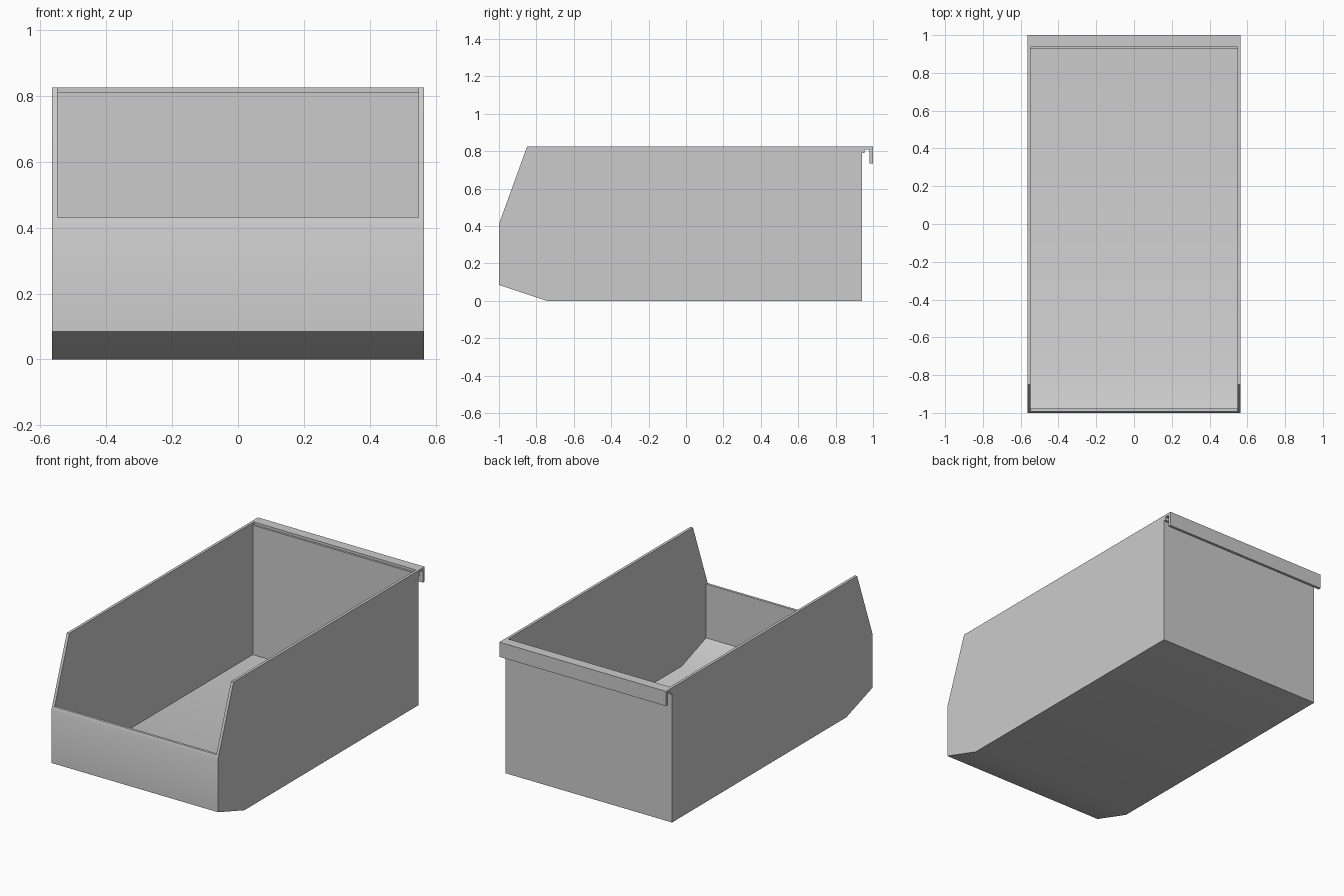
import bpy
import bmesh
import math

cube = bpy.data.objects.get("Cube")
if cube:
    bpy.data.objects.remove(cube, do_unlink=True)

HALF_WIDTH = 0.565
WALL = 0.017
TOP = 0.825

grey = bpy.data.materials.new("light_grey_plastic")
grey.use_nodes = True
colour = (0.6, 0.6, 0.6, 1)
grey.diffuse_color = colour
grey.node_tree.nodes["Principled BSDF"].inputs["Base Color"].default_value = colour


def extrude_profile(name, profile, half_width):
    """Extrude a (y, z) outline along x, centred on x = 0."""
    bm = bmesh.new()
    face = bm.faces.new([bm.verts.new((-half_width, y, z)) for y, z in profile])
    result = bmesh.ops.extrude_face_region(bm, geom=[face])
    moved = [v for v in result["geom"] if isinstance(v, bmesh.types.BMVert)]
    bmesh.ops.translate(bm, verts=moved, vec=(2 * half_width, 0, 0))
    bmesh.ops.recalc_face_normals(bm, faces=bm.faces)
    mesh = bpy.data.meshes.new(name)
    bm.to_mesh(mesh)
    bm.free()
    mesh.materials.append(grey)
    obj = bpy.data.objects.new(name, mesh)
    bpy.context.collection.objects.link(obj)
    return obj


# Outer body with sloped front corners and the hooked hanging lip at the back
body = extrude_profile("storage_bin", [
    (-0.745, 0), (-1, 0.085), (-1, 0.41), (-0.85, TOP),
    (1, TOP), (1, 0.735), (0.982, 0.735), (0.982, 0.81),
    (0.955, 0.81), (0.955, 0.79), (0.942, 0.79), (0.942, 0),
], HALF_WIDTH)

# Inner cavity, open above the low front wall, with a small ledge at the back
cavity = extrude_profile("cavity_cutter", [
    (-1.1, 0.43), (-0.977, 0.43), (-0.977, 0.1), (-0.742, WALL),
    (0.926, WALL), (0.926, 0.81), (0.938, 0.81), (0.938, 0.9), (-1.1, 0.9),
], HALF_WIDTH - WALL)

# Hollow the body
cut = body.modifiers.new("hollow", "BOOLEAN")
cut.operation = "DIFFERENCE"
cut.solver = "EXACT"
cut.object = cavity
bpy.ops.object.select_all(action="DESELECT")
body.select_set(True)
bpy.context.view_layer.objects.active = body
bpy.ops.object.modifier_apply(modifier=cut.name)
bpy.data.objects.remove(cavity, do_unlink=True)

# Soft shading over the shallow bends only
bpy.ops.object.shade_smooth_by_angle(angle=math.radians(30))
